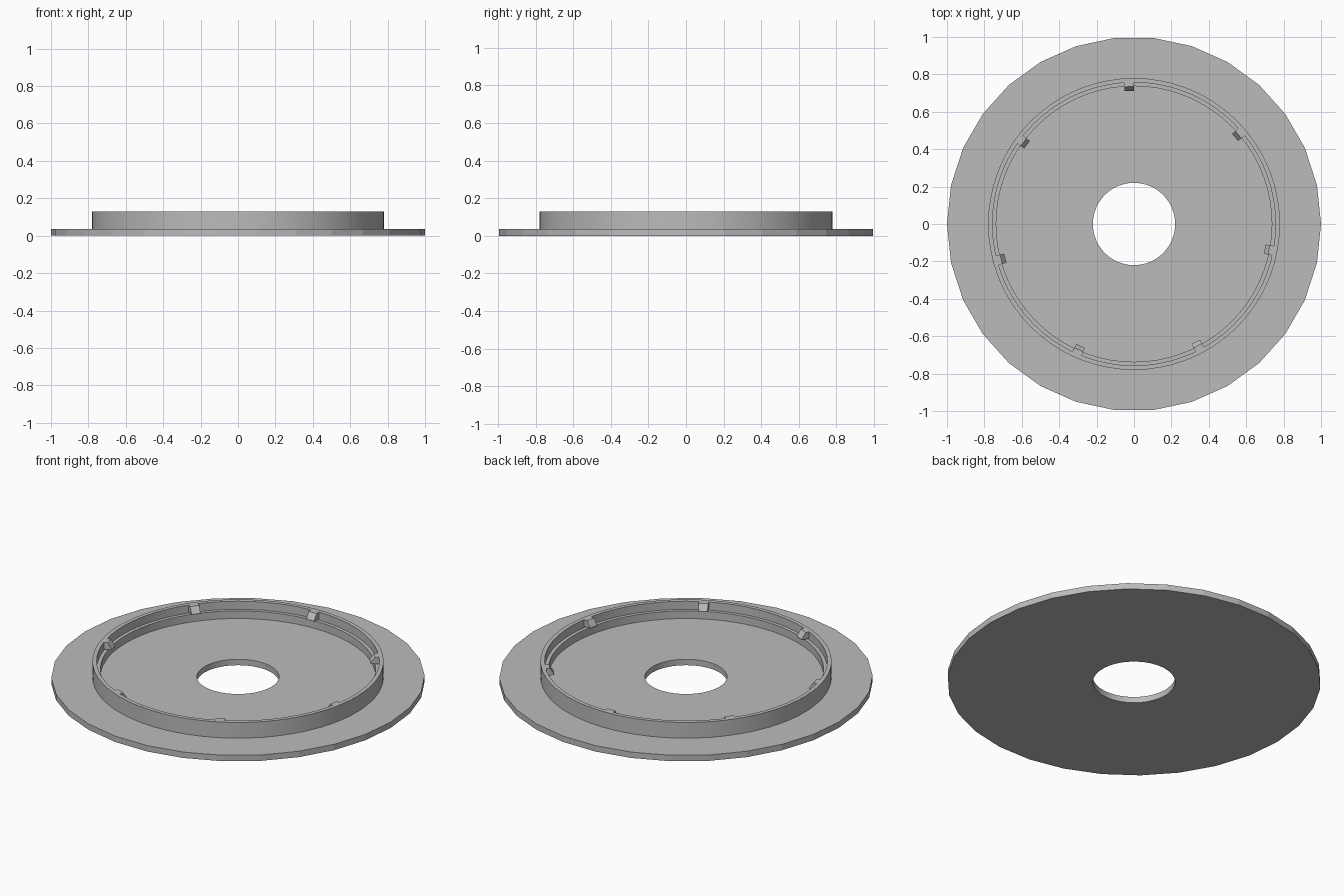
import bpy, bmesh, math

if "Cube" in bpy.data.objects:
    bpy.data.objects.remove(bpy.data.objects["Cube"], do_unlink=True)

BASE_TOP, RIM_TOP, STEP_TOP = 0.035, 0.128, 0.08
SUNK = 0.02          # ring and base overlap below the base's top face
CLIPS = 7

grey = bpy.data.materials.new("plain_grey")
grey.use_nodes = True
colour = (0.5, 0.5, 0.5, 1)
grey.diffuse_color = colour
grey.node_tree.nodes["Principled BSDF"].inputs["Base Color"].default_value = colour


def finish(obj):
    obj.data.materials.clear()
    obj.data.materials.append(grey)
    bpy.ops.object.select_all(action='DESELECT')
    obj.select_set(True)
    bpy.context.view_layer.objects.active = obj
    bpy.ops.object.shade_smooth_by_angle(angle=math.radians(10))


def sweep(name, profile, angles, closed):
    """Sweep a closed (radius, height) profile around z through the angles."""
    bm = bmesh.new()
    loops = [[bm.verts.new((r * math.cos(a), r * math.sin(a), z)) for r, z in profile]
             for a in angles]
    pairs = list(zip(loops, loops[1:]))
    if closed:
        pairs.append((loops[-1], loops[0]))
    else:
        bm.faces.new(loops[0])
        bm.faces.new(loops[-1])
    n = len(profile)
    for a, b in pairs:
        for i in range(n):
            j = (i + 1) % n
            bm.faces.new((a[i], a[j], b[j], b[i]))
    bmesh.ops.recalc_face_normals(bm, faces=bm.faces)
    mesh = bpy.data.meshes.new(name)
    bm.to_mesh(mesh)
    bm.free()
    obj = bpy.data.objects.new(name, mesh)
    bpy.context.collection.objects.link(obj)
    finish(obj)
    return obj


# Flat base disc with a round centre hole
bpy.ops.mesh.primitive_cylinder_add(vertices=64, radius=0.22, depth=0.5)
cutter = bpy.context.object
bpy.ops.mesh.primitive_cylinder_add(vertices=30, radius=1, depth=BASE_TOP,
                                    location=(0, 0, BASE_TOP / 2),
                                    rotation=(0, 0, math.pi / 2))
base = bpy.context.object
base.name = "base_disc"
cut = base.modifiers.new("centre_hole", 'BOOLEAN')
cut.operation = 'DIFFERENCE'
cut.solver = 'EXACT'
cut.object = cutter
bpy.ops.object.modifier_apply(modifier=cut.name)
bpy.data.objects.remove(cutter, do_unlink=True)
finish(base)

# Raised ring with a lower inner step
ring_profile = [(0.78, SUNK), (0.78, RIM_TOP), (0.757, RIM_TOP),
                (0.757, STEP_TOP), (0.737, STEP_TOP), (0.737, SUNK)]
sweep("stepped_ring", ring_profile,
      [math.tau * i / 72 for i in range(72)], True)

# Wedge clips hooked over the step
clip_profile = [(0.765, RIM_TOP), (0.735, RIM_TOP), (0.712, 0.095),
                (0.712, 0.088), (0.765, 0.088)]
half = math.radians(2)
for k in range(CLIPS):
    mid = math.radians(92) + math.tau * k / CLIPS
    sweep(f"clip_{k + 1}", clip_profile, [mid - half, mid + half], False)
